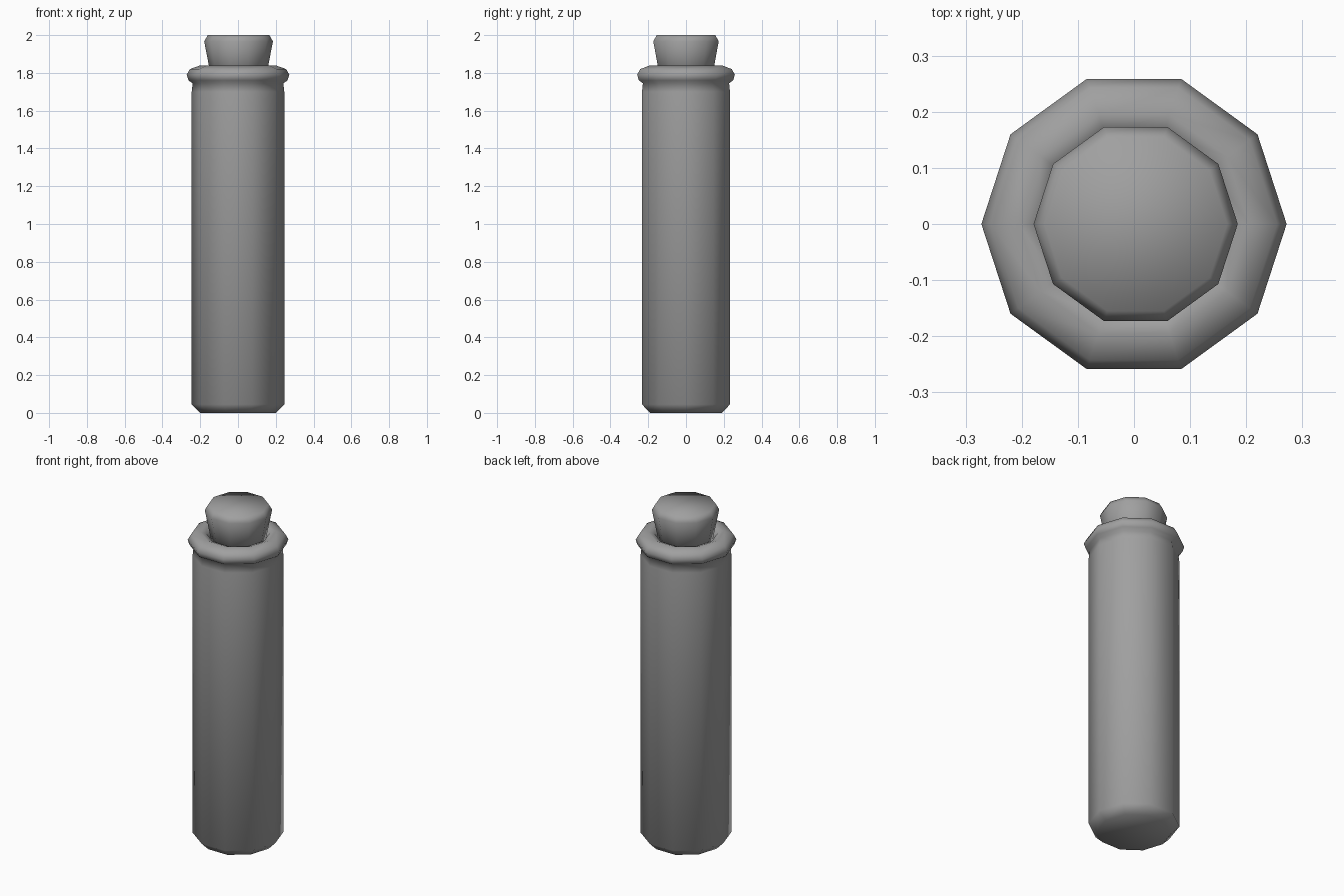
import bpy
import math

SIDES = 10

cube = bpy.data.objects.get("Cube")
if cube:
    bpy.data.objects.remove(cube)

grey = bpy.data.materials.new("grey")
grey.use_nodes = True
colour = (0.35, 0.35, 0.35, 1)
grey.diffuse_color = colour
grey.node_tree.nodes["Principled BSDF"].inputs["Base Color"].default_value = colour


def lathe(name, profile, x=0.0):
    """Turn a (radius, height) profile into a smooth ten-sided solid with capped ends."""
    verts = []
    for r, z in profile:
        for i in range(SIDES):
            a = math.tau * i / SIDES
            verts.append((x + r * math.cos(a), r * math.sin(a), z))
    faces = [tuple(reversed(range(SIDES)))]
    for k in range(len(profile) - 1):
        for i in range(SIDES):
            j = (i + 1) % SIDES
            low, high = k * SIDES, (k + 1) * SIDES
            faces.append((low + i, low + j, high + j, high + i))
    faces.append(tuple(range(len(verts) - SIDES, len(verts))))
    mesh = bpy.data.meshes.new(name)
    mesh.from_pydata(verts, [], faces)
    mesh.shade_smooth()
    mesh.materials.append(grey)
    obj = bpy.data.objects.new(name, mesh)
    bpy.context.collection.objects.link(obj)
    return obj


# Vial: chamfered base, straight wall, rolled lip and recessed mouth
lathe("vial_body", [
    (0.2, 0), (0.245, 0.045), (0.245, 1.7), (0.24, 1.745),
    (0.262, 1.76), (0.272, 1.79), (0.255, 1.82), (0.205, 1.838),
    (0.17, 1.825), (0.155, 1.79), (0.155, 1.74)])

# Tapered stopper with a bevelled top
lathe("stopper", [(0.14, 1.75), (0.182, 1.967), (0.163, 2.0)], x=0.003)
